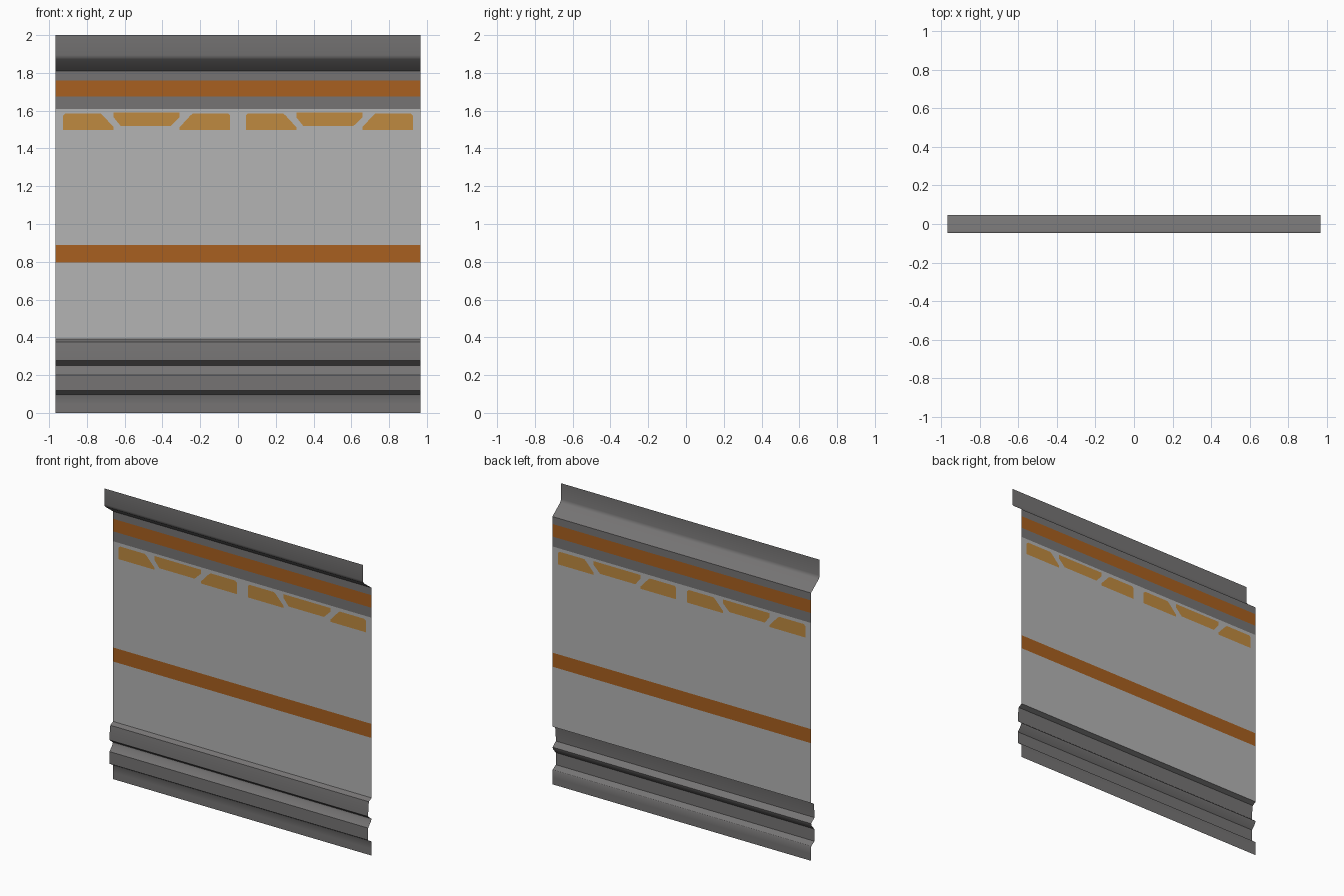
import bpy, bmesh, math

if "Cube" in bpy.data.objects:
    bpy.data.objects.remove(bpy.data.objects["Cube"])

HALF = 0.967      # half width of the sheet
WALL = 0.046      # y of the flat wall


def material(name, rgb):
    m = bpy.data.materials.new(name)
    m.diffuse_color = (*rgb, 1)
    m.use_nodes = True
    m.node_tree.nodes["Principled BSDF"].inputs["Base Color"].default_value = m.diffuse_color
    return m


DARK = material("dark grey metal", (0.18, 0.175, 0.175))
LIGHT = material("light grey panel", (0.456, 0.456, 0.456))
ORANGE = material("deep orange stripe", (0.392, 0.117, 0.014))
AMBER = material("amber marking", (0.521, 0.254, 0.051))


def finish(name, bm, mats):
    me = bpy.data.meshes.new(name)
    bm.to_mesh(me)
    bm.free()
    for m in mats:
        me.materials.append(m)
    ob = bpy.data.objects.new(name, me)
    bpy.context.collection.objects.link(ob)
    return ob


def sheet(name, profile, mat, smooth=False):
    """Sweep a (y, z) profile, listed bottom to top, across the width."""
    bm = bmesh.new()
    rows = [[bm.verts.new((x, y, z)) for x in (-HALF, HALF)] for y, z in profile]
    for a, b in zip(rows, rows[1:]):
        bm.faces.new((a[0], a[1], b[1], b[0]))
    ob = finish(name, bm, [mat])
    if smooth:
        bpy.context.view_layer.objects.active = ob
        ob.select_set(True)
        bpy.ops.object.shade_smooth_by_angle(angle=math.radians(30))
        ob.select_set(False)


# Ribbed base and folded top flange
F = WALL - 0.037  # front face of the ribs
sheet("ribbed_base", [(WALL, 0), (WALL, 0.045), (WALL, 0.09), (WALL - 0.004, 0.098),
                      (F, 0.118), (F, 0.2), (WALL - 0.006, 0.235), (WALL - 0.002, 0.25),
                      (F, 0.278), (F + 0.002, 0.33), (F + 0.008, 0.375), (WALL, 0.39)],
      DARK, True)
sheet("top_flange", [(WALL, 1.81), (-0.036, 1.872), (-0.043, 1.882),
                     (-WALL, 1.894), (-WALL, 2.0)], DARK, True)

# Flat wall strips
for name, z0, z1, mat in (("lower_panel", 0.39, 0.795, LIGHT),
                          ("middle_stripe", 0.795, 0.89, ORANGE),
                          ("upper_panel", 0.89, 1.48, LIGHT),
                          ("lower_trim", 1.608, 1.675, DARK),
                          ("upper_stripe", 1.675, 1.76, ORANGE),
                          ("upper_trim", 1.76, 1.81, DARK)):
    sheet(name, [(WALL, z0), (WALL, z1)], mat)

# Marking outlines, relative to the middle of a group of three
side = [(-0.442, 1.498), (-0.175, 1.498), (-0.175, 1.513), (-0.232, 1.575),
        (-0.246, 1.586), (-0.43, 1.586), (-0.442, 1.575)]
middle = [(-0.137, 1.518), (0.127, 1.518), (0.175, 1.565), (0.175, 1.591),
          (-0.175, 1.591), (-0.175, 1.565)]
shapes = []
for cx in (-HALF / 2, HALF / 2):
    shapes.append([(cx + x, z) for x, z in side])
    shapes.append([(cx + x, z) for x, z in middle])
    shapes.append([(cx - x, z) for x, z in reversed(side)])

# Marked strip: grey face with the markings cut in flush
bm = bmesh.new()


def loop(points):
    vs = [bm.verts.new((x, WALL, z)) for x, z in points]
    return vs, [bm.edges.new((vs[i - 1], vs[i])) for i in range(len(vs))]


edges = loop([(-HALF, 1.48), (HALF, 1.48), (HALF, 1.608), (-HALF, 1.608)])[1]
holes = [loop(s) for s in shapes]
for _, e in holes:
    edges += e
bmesh.ops.triangle_fill(bm, edges=edges, use_beauty=True, normal=(0, -1, 0))
for vs, _ in holes:
    bm.faces.new(vs).material_index = 1
bm.normal_update()
for f in bm.faces:
    if f.normal.y > 0:
        f.normal_flip()
finish("marked_strip", bm, [LIGHT, AMBER])
